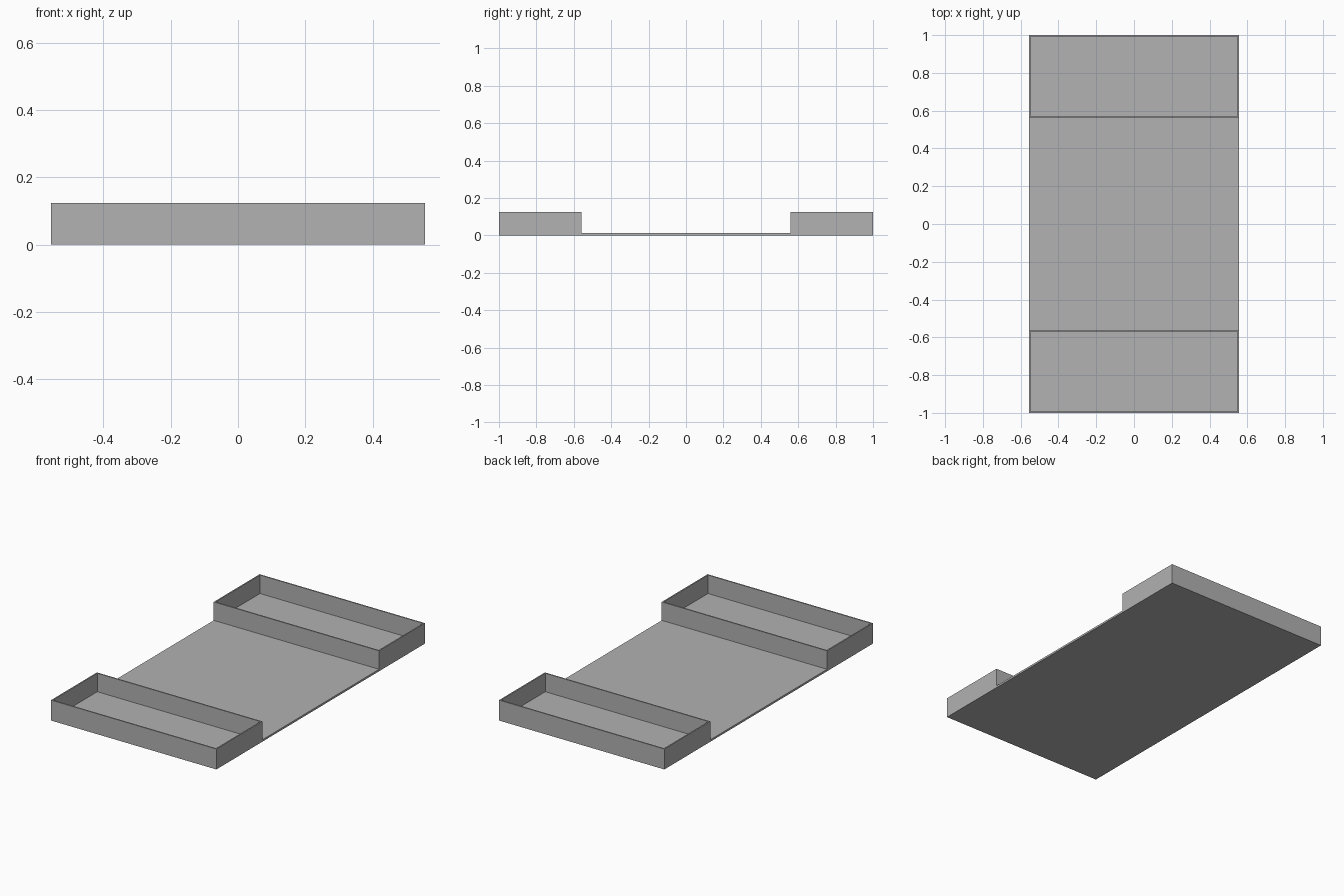
import bpy

cube = bpy.data.objects.get("Cube")
if cube:
    bpy.data.objects.remove(cube, do_unlink=True)

HALF_X, HALF_Y = 0.555, 1.0
BASE, HEIGHT, WALL = 0.012, 0.124, 0.008
INNER_Y = 0.56

# Single grey colour
grey = bpy.data.materials.new("mid_grey")
grey.use_nodes = True
colour = (0.445, 0.445, 0.445, 1)
grey.diffuse_color = colour
grey.node_tree.nodes["Principled BSDF"].inputs["Base Color"].default_value = colour


def add_mesh(name, verts, faces):
    mesh = bpy.data.meshes.new(name)
    mesh.from_pydata(verts, [], faces)
    mesh.materials.append(grey)
    obj = bpy.data.objects.new(name, mesh)
    bpy.context.collection.objects.link(obj)
    return obj


def rectangle(x, y0, y1, z):
    return [(-x, y0, z), (x, y0, z), (x, y1, z), (-x, y1, z)]


# Thin base plate under the whole tray
sides = [(i, (i + 1) % 4, (i + 1) % 4 + 4, i + 4) for i in range(4)]
add_mesh("base_plate",
         rectangle(HALF_X, -HALF_Y, HALF_Y, 0) + rectangle(HALF_X, -HALF_Y, HALF_Y, BASE),
         [(3, 2, 1, 0), (4, 5, 6, 7)] + sides)


def wall_frame(name, y0, y1):
    """Open rectangular rim: outer loops, then inner loops, bridged at the top and bottom."""
    verts = []
    for inset in (0, WALL):
        for z in (BASE, HEIGHT):
            verts += rectangle(HALF_X - inset, y0 + inset, y1 - inset, z)
    faces = []
    for i in range(4):
        j = (i + 1) % 4
        for a, b in ((0, 4), (4, 12), (12, 8), (8, 0)):
            faces.append((a + i, a + j, b + j, b + i))
    add_mesh(name, verts, faces)


# Shallow open compartments at each end
wall_frame("front_compartment", -HALF_Y, -INNER_Y)
wall_frame("back_compartment", INNER_Y, HALF_Y)
